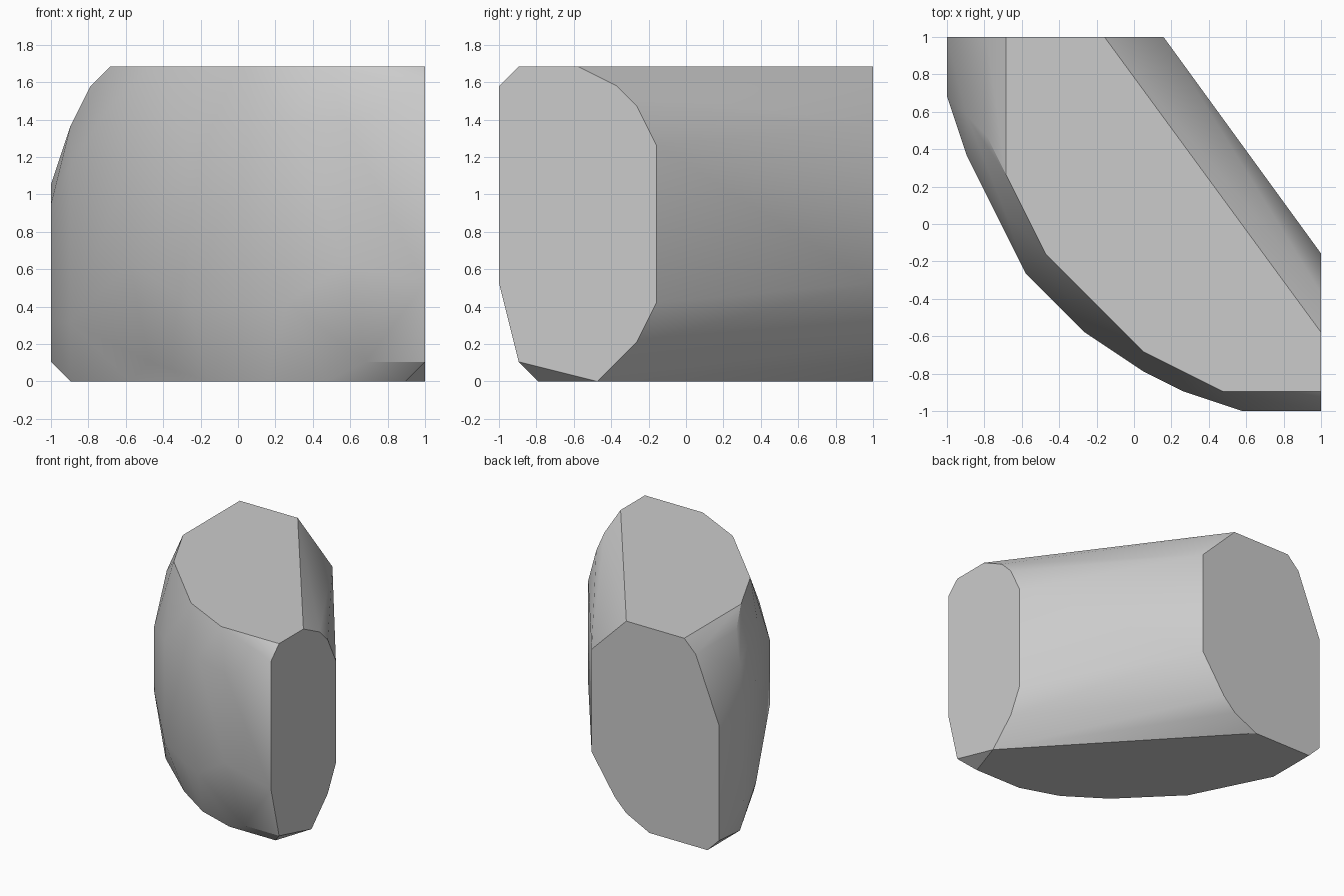
import bpy, bmesh

cube = bpy.data.objects.get("Cube")
if cube:
    bpy.data.objects.remove(cube)

UNIT = 2 / 19  # the block is laid out on a regular lattice
END = 19
TOP = 16

# Outlines of the flat cut faces, in lattice steps
left_end = [(0, 15), (1, 16), (4, 16), (6, 15), (7, 14), (8, 12),
            (8, 4), (7, 2), (5, 0), (1, 1), (0, 5)]                # y, z
back_end = [(8, 16), (3, 16), (2, 15), (0, 10), (0, 1), (1, 0),
            (6, 0), (8, 1), (9, 2), (11, 5), (11, 13)]             # x, z
top_face = [(3, 12), (5, 8), (10, 3), (14, 1)]                     # x, y
bottom_face = [(18, 2), (14, 2), (11, 3), (8, 5), (4, 9), (1, 15)]  # x, y

# Curved outer wall: x, y, lower z, upper z
outer_wall = [(0, 16, 3, 9), (1, 13, 3, 11), (4, 7, 6, 11), (7, 4, 4, 12),
              (10, 2, 4, 12), (12, 1, 4, 13), (15, 0, 6, 13)]
# Rounded shoulders between the wall and the flat faces
shoulders = [(2, 14, 15), (1, 15, 13), (3, 10, 14), (5, 7, 1), (16, 1, 1)]

points = [(END, y, z) for y, z in left_end]
points += [(x, END, z) for x, z in back_end]
points += [(x, y, TOP) for x, y in top_face]
points += [(x, y, 0) for x, y in bottom_face]
points += [(x, y, z) for x, y, low, high in outer_wall for z in (low, high)]
points += shoulders

# Wrap the outlines in one convex skin
bm = bmesh.new()
for x, y, z in points:
    bm.verts.new((x * UNIT - 1, y * UNIT - 1, z * UNIT))
hull = bmesh.ops.convex_hull(bm, input=bm.verts[:])
loose = [v for v in bm.verts if not v.link_faces]
bmesh.ops.delete(bm, geom=loose, context='VERTS')
bmesh.ops.dissolve_limit(bm, angle_limit=0.01, verts=bm.verts[:], edges=bm.edges[:])
bmesh.ops.recalc_face_normals(bm, faces=bm.faces[:])

mesh = bpy.data.meshes.new("rounded_block")
bm.to_mesh(mesh)
bm.free()
block = bpy.data.objects.new("rounded_block", mesh)
bpy.context.collection.objects.link(block)

# Plain grey finish
grey = bpy.data.materials.new("light_grey")
grey.use_nodes = True
color = (0.6, 0.6, 0.6, 1)
grey.diffuse_color = color
grey.node_tree.nodes["Principled BSDF"].inputs["Base Color"].default_value = color
mesh.materials.append(grey)

# Soft wall, crisp cut faces
bpy.ops.object.select_all(action='DESELECT')
block.select_set(True)
bpy.context.view_layer.objects.active = block
bpy.ops.object.shade_smooth_by_angle(angle=0.5236)
